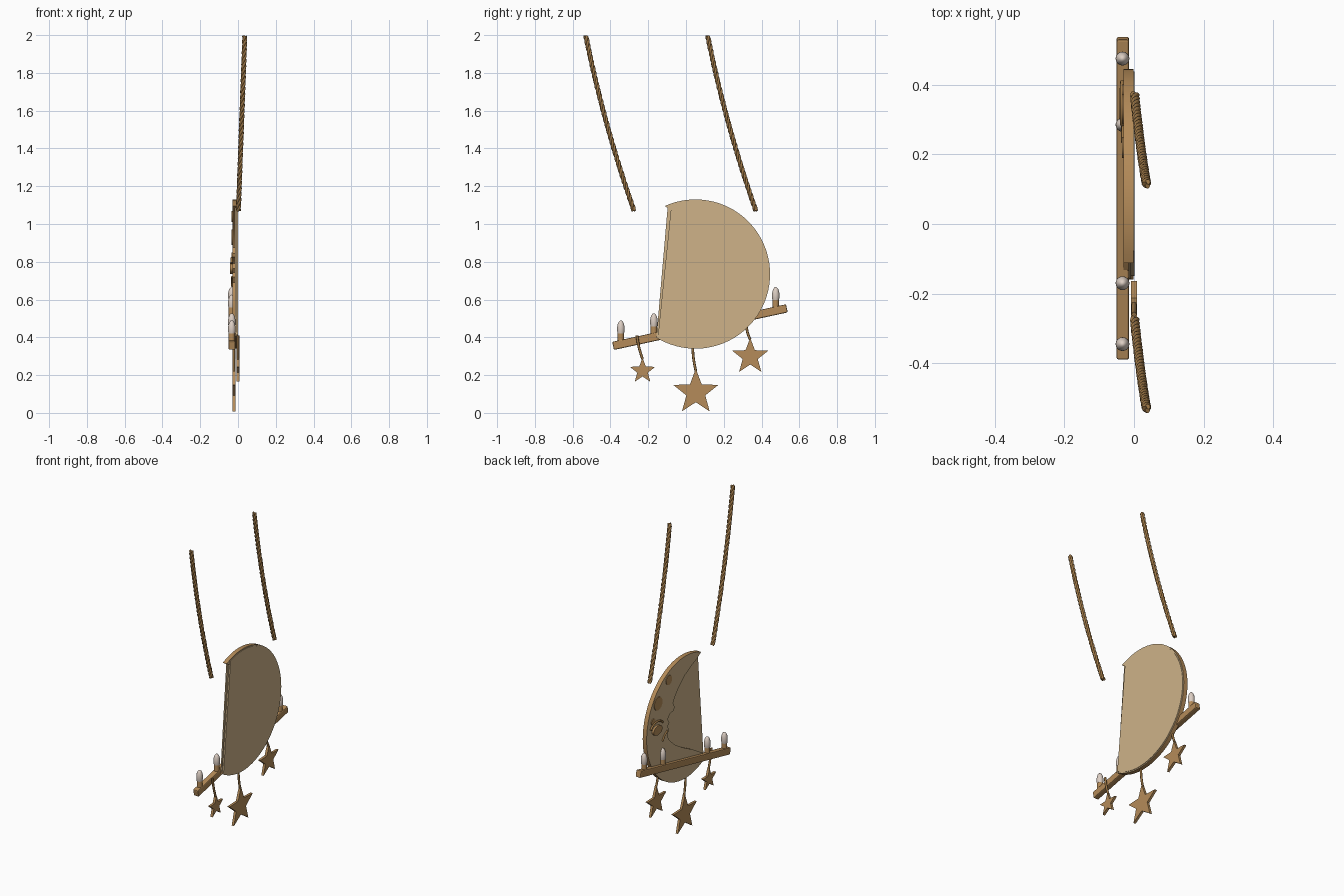
import bpy, bmesh
from math import sin, cos, pi, atan2, hypot
from mathutils import Vector

cube = bpy.data.objects.get("Cube")
if cube:
    bpy.data.objects.remove(cube, do_unlink=True)


def material(name, rgb):
    m = bpy.data.materials.new(name)
    m.diffuse_color = (*rgb, 1)
    m.use_nodes = True
    m.node_tree.nodes["Principled BSDF"].inputs["Base Color"].default_value = (*rgb, 1)
    return m


TAN = material("pale wood", (0.62, 0.45, 0.25))
WOOD = material("warm wood", (0.46, 0.26, 0.10))
ROPE = material("rope brown", (0.33, 0.18, 0.06))
GLOW = material("bulb white", (0.72, 0.62, 0.55))
CENTRE = Vector((0.05, 0.735))
RADIUS = 0.395


def finish(name, bm, mats, smooth=False):
    me = bpy.data.meshes.new(name)
    bmesh.ops.recalc_face_normals(bm, faces=bm.faces)
    bm.to_mesh(me)
    bm.free()
    for m in mats:
        me.materials.append(m)
    ob = bpy.data.objects.new(name, me)
    bpy.context.collection.objects.link(ob)
    if smooth:
        bpy.ops.object.select_all(action='DESELECT')
        ob.select_set(True)
        bpy.context.view_layer.objects.active = ob
        bpy.ops.object.shade_smooth_by_angle(angle=0.7)
    return ob


def plate(name, outline, x0, x1, face=WOOD, side=WOOD, smooth=False):
    """Extrude a (y, z) outline along x; broad faces and sides get own colours."""
    bm = bmesh.new()
    base = bm.faces.new([bm.verts.new((x0, y, z)) for y, z in outline])
    new = bmesh.ops.extrude_face_region(bm, geom=[base])["geom"]
    bmesh.ops.translate(bm, vec=(x1 - x0, 0, 0),
                        verts=[v for v in new if isinstance(v, bmesh.types.BMVert)])
    bm.normal_update()
    for f in bm.faces:
        f.material_index = 0 if abs(f.normal.x) > 0.5 else 1
    return finish(name, bm, [face, side], smooth)


def arc(start, end, radius, n=56):
    """Points on the moon circle, clockwise from start over the right to end."""
    a0 = atan2(start[1] - CENTRE.y, start[0] - CENTRE.x)
    a1 = atan2(end[1] - CENTRE.y, end[0] - CENTRE.x)
    if a1 > a0:
        a1 -= 2 * pi
    angles = [a0 + (a1 - a0) * i / n for i in range(n + 1)]
    return [(CENTRE.x + radius * cos(a), CENTRE.y + radius * sin(a)) for a in angles]


def tube(name, points, radius, mat):
    cu = bpy.data.curves.new(name, 'CURVE')
    cu.dimensions = '3D'
    cu.bevel_depth = radius
    cu.bevel_resolution = 2
    cu.use_fill_caps = True
    sp = cu.splines.new('POLY')
    sp.points.add(len(points) - 1)
    for p, co in zip(sp.points, points):
        p.co = (*co, 1)
    sp.use_smooth = True
    cu.materials.append(mat)
    ob = bpy.data.objects.new(name, cu)
    bpy.context.collection.objects.link(ob)
    return ob


# Backing panels with a straight cut edge
plate("moon_back_panel", arc((-0.07, 1.08), (-0.15, 0.40), 0.388), -0.008, 0.001, TAN, TAN, True)
plate("moon_inner_panel", arc((-0.095, 1.09), (-0.16, 0.40), 0.388), -0.016, -0.008, TAN, TAN, True)

# Crescent with a face profile along its inner edge
profile = [(-0.13, 0.435), (-0.02, 0.50), (0.08, 0.55), (0.16, 0.60), (0.215, 0.65),
           (0.235, 0.69), (0.215, 0.72), (0.232, 0.742), (0.213, 0.765), (0.23, 0.79),
           (0.21, 0.815), (0.165, 0.825), (0.16, 0.845), (0.175, 0.875), (0.155, 0.91),
           (0.11, 0.96), (0.05, 1.01), (-0.02, 1.047), (-0.07, 1.068)]
plate("moon_crescent", arc((-0.11, 1.09), (-0.16, 0.40), RADIUS) + profile,
      -0.03, -0.002, TAN, WOOD, True)


# Craters, eye and mouth
def ring(y, z, ry, rz, n=24):
    return [(y + ry * cos(2 * pi * i / n), z + rz * sin(2 * pi * i / n)) for i in range(n)]


for i, (y, z, r) in enumerate([(0.33, 0.93, 0.042), (0.22, 1.04, 0.03), (0.38, 0.83, 0.02)]):
    plate(f"crater_{i + 1}", ring(y, z, r, r), -0.034, -0.029, WOOD, WOOD, True)
plate("moon_eye", ring(0.345, 0.765, 0.045, 0.03) , -0.042, -0.029, WOOD, WOOD, True)
tube("eyelid", [(-0.034, 0.345 + 0.065 * cos(a / 4), 0.775 + 0.045 * sin(a / 4))
                for a in range(1, 12)], 0.006, ROPE)
tube("mouth", [(-0.031, 0.235, 0.72), (-0.031, 0.265, 0.70), (-0.031, 0.285, 0.67)], 0.006, ROPE)

# Sloping bar
BAR_X, SLOPE = -0.033, 0.216


def bar_z(y):
    return 0.355 + SLOPE * (y + 0.385)


half = 0.022
across = Vector((-SLOPE, 1)).normalized() * half
ends = [Vector((y, bar_z(y))) for y in (-0.386, 0.534)]
bar = plate("bar", [ends[0] - across, ends[1] - across, ends[1] + across, ends[0] + across],
            BAR_X - 0.017, BAR_X + 0.019)
bev = bar.modifiers.new("soft_edges", 'BEVEL')
bev.width = 0.006
bev.segments = 2


# Lights: peg with a rounded white bulb, revolved about z
def revolve(name, rings, y, z, mat, n=16):
    bm = bmesh.new()
    verts = [bm.verts.new((0 + r, 0, h)) for r, h in rings]
    edges = [bm.edges.new(pair) for pair in zip(verts, verts[1:])]
    bmesh.ops.spin(bm, geom=verts + edges, axis=(0, 0, 1), cent=(0, 0, 0),
                   angle=2 * pi, steps=n, use_duplicate=False)
    bmesh.ops.remove_doubles(bm, verts=bm.verts, dist=0.0001)
    ob = finish(name, bm, [mat], True)
    ob.location = (BAR_X, y, z)


for i, y in enumerate((-0.345, -0.17, 0.285, 0.475)):
    top = bar_z(y) + half
    revolve(f"light_peg_{i + 1}", [(0, -0.01), (0.017, -0.01), (0.017, 0.055), (0, 0.055)],
            y, top, WOOD)
    dome = [(0.02 * cos(a * pi / 12), 0.058 + 0.046 * sin(a * pi / 12)) for a in range(-2, 6)]
    revolve(f"light_bulb_{i + 1}", [(0, dome[0][1])] + dome + [(0, 0.104)], y, top, GLOW)

# Hanging stars: centre y, z, radius, x, string top
stars = [("small", -0.23, 0.222, 0.07, 0.0, (-0.26, 0.41)),
         ("large", 0.052, 0.109, 0.125, -0.022, (0.035, 0.36)),
         ("medium", 0.34, 0.298, 0.1, -0.022, (0.32, 0.46))]
for label, y, z, r, x, hook in stars:
    pts = []
    for k in range(10):
        a = pi / 2 + k * pi / 5
        rad = r if k % 2 == 0 else r * 0.42
        pts.append((y + rad * cos(a), z + rad * sin(a)))
    plate(f"{label}_star", pts, x - 0.008, x + 0.008)
    low = (y, z + r * 0.9)
    path = []
    for k in range(9):
        t = k / 8
        path.append((x, hook[0] + (low[0] - hook[0]) * t - 0.004 * sin(pi * t),
                     hook[1] + (low[1] - hook[1]) * t))
    tube(f"{label}_star_string", path, 0.007, ROPE)


# Twisted ropes made of three strands
def rope_point(t):
    return Vector((0.002 + 0.034 * t, -0.275 - 0.325 * t + 0.07 * t * t, 1.07 + 0.925 * t))


STEPS, TURNS = 160, 10.5
for name, shift in (("front_rope", 0.0), ("back_rope", 0.645)):
    for s in range(3):
        path = []
        for i in range(STEPS + 1):
            t = i / STEPS
            a = 2 * pi * (TURNS * t + s / 3)
            path.append(rope_point(t) + Vector((0.0065 * cos(a), shift + 0.0065 * sin(a), 0)))
        tube(f"{name}_strand_{s + 1}", path, 0.0075, ROPE)
